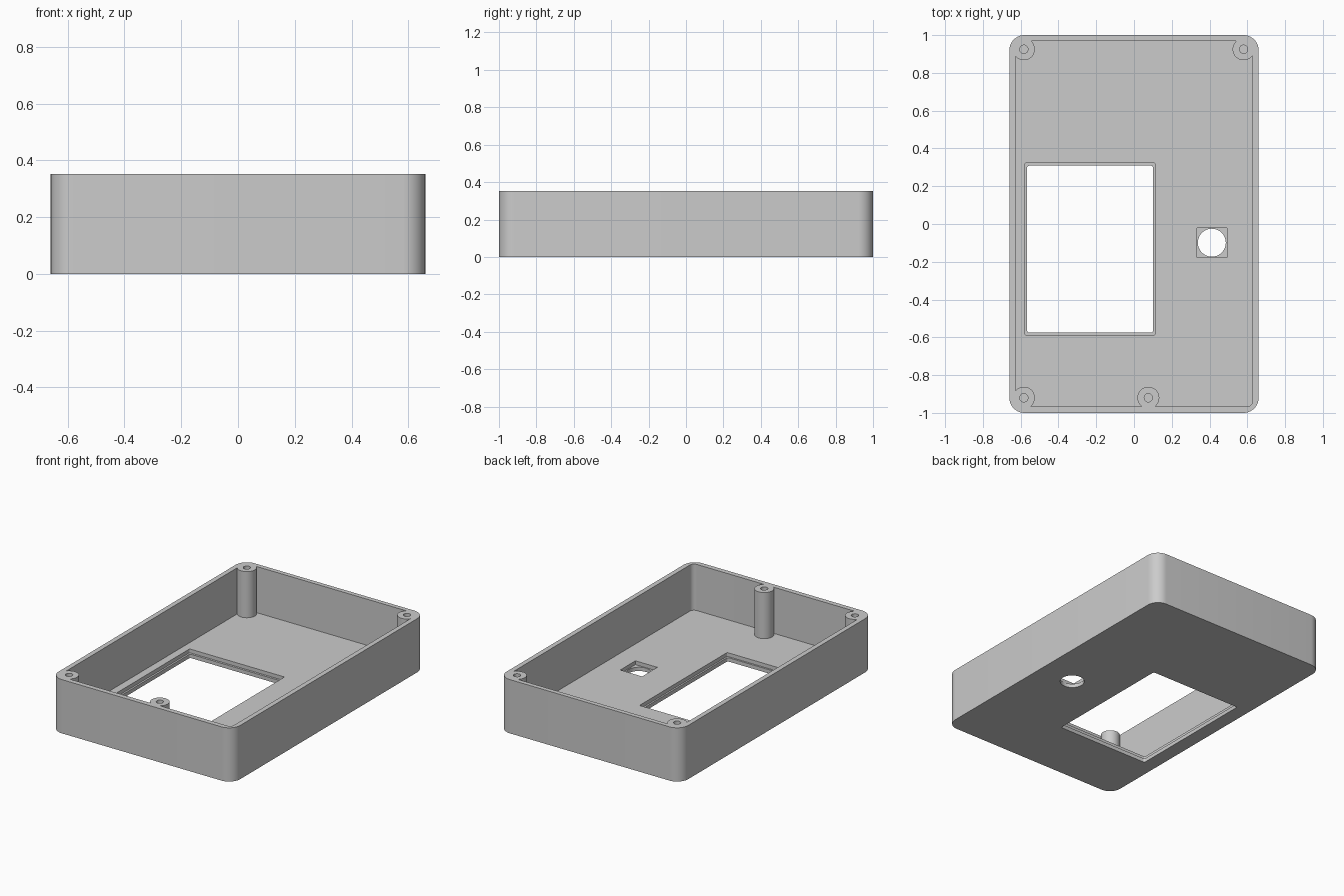
import bpy
import bmesh
from math import cos, sin, pi

if "Cube" in bpy.data.objects:
    bpy.data.objects.remove(bpy.data.objects["Cube"], do_unlink=True)

HEIGHT = 0.353
FLOOR = 0.05
LEDGE = 0.025

grey = bpy.data.materials.new("plain grey")
grey.use_nodes = True
grey.diffuse_color = (0.6, 0.6, 0.6, 1)
grey.node_tree.nodes["Principled BSDF"].inputs["Base Color"].default_value = (0.6, 0.6, 0.6, 1)


def rounded(x0, x1, y0, y1, r, steps=10):
    """Outline of a rectangle with rounded corners."""
    corners = [(x1 - r, y1 - r), (x0 + r, y1 - r), (x0 + r, y0 + r), (x1 - r, y0 + r)]
    return [(cx + r * cos((q + i / steps) * pi / 2), cy + r * sin((q + i / steps) * pi / 2))
            for q, (cx, cy) in enumerate(corners) for i in range(steps + 1)]


def circle(x, y, r, sides=48):
    return [(x + r * cos(2 * pi * i / sides), y + r * sin(2 * pi * i / sides))
            for i in range(sides)]


def prism(name, outline, z0, z1):
    """Solid made by raising an outline from z0 to z1."""
    bm = bmesh.new()
    base = bm.faces.new([bm.verts.new((x, y, z0)) for x, y in outline])
    raised = bmesh.ops.extrude_face_region(bm, geom=[base])["geom"]
    verts = [v for v in raised if isinstance(v, bmesh.types.BMVert)]
    bmesh.ops.translate(bm, verts=verts, vec=(0, 0, z1 - z0))
    bmesh.ops.recalc_face_normals(bm, faces=bm.faces)
    mesh = bpy.data.meshes.new(name)
    bm.to_mesh(mesh)
    bm.free()
    mesh.materials.append(grey)
    obj = bpy.data.objects.new(name, mesh)
    bpy.context.collection.objects.link(obj)
    return obj


def combine(target, tool, operation):
    """Apply a boolean and discard the helper solid."""
    mod = target.modifiers.new(operation, 'BOOLEAN')
    mod.operation = operation
    mod.solver = 'EXACT'
    mod.object = tool
    bpy.context.view_layer.objects.active = target
    bpy.ops.object.modifier_apply(modifier=mod.name)
    bpy.data.objects.remove(tool, do_unlink=True)


# Open tray with rounded corners
case = prism("enclosure_tray", rounded(-0.66, 0.66, -1, 1, 0.08), 0, HEIGHT)
cavity = prism("cavity", rounded(-0.628, 0.628, -0.967, 0.97, 0.03), FLOOR, HEIGHT + 0.1)
combine(case, cavity, 'DIFFERENCE')

# Screw posts, flush with the rim
posts = [(-0.583, 0.925), (0.58, 0.925), (-0.583, -0.92), (0.076, -0.92)]
for x, y in posts:
    combine(case, prism("post", circle(x, y, 0.058), FLOOR - 0.02, HEIGHT), 'UNION')

# Screw holes, display window with stepped ledge, button hole with square pocket
cuts = [(circle(x, y, 0.022, 24), FLOOR, HEIGHT + 0.1) for x, y in posts]
cuts += [
    (rounded(-0.578, 0.112, -0.587, 0.323, 0.006, 4), LEDGE, FLOOR + 0.05),
    (rounded(-0.566, 0.101, -0.575, 0.309, 0.012, 4), -0.1, FLOOR + 0.05),
    ([(0.333, -0.178), (0.492, -0.178), (0.492, -0.02), (0.333, -0.02)], LEDGE, FLOOR + 0.05),
    (circle(0.412, -0.099, 0.074), -0.1, FLOOR + 0.05),
]
for outline, z0, z1 in cuts:
    combine(case, prism("cutter", outline, z0, z1), 'DIFFERENCE')

# Smooth curves, sharp edges
bpy.ops.object.select_all(action='DESELECT')
case.select_set(True)
bpy.context.view_layer.objects.active = case
bpy.ops.object.shade_smooth_by_angle(angle=pi / 6)
